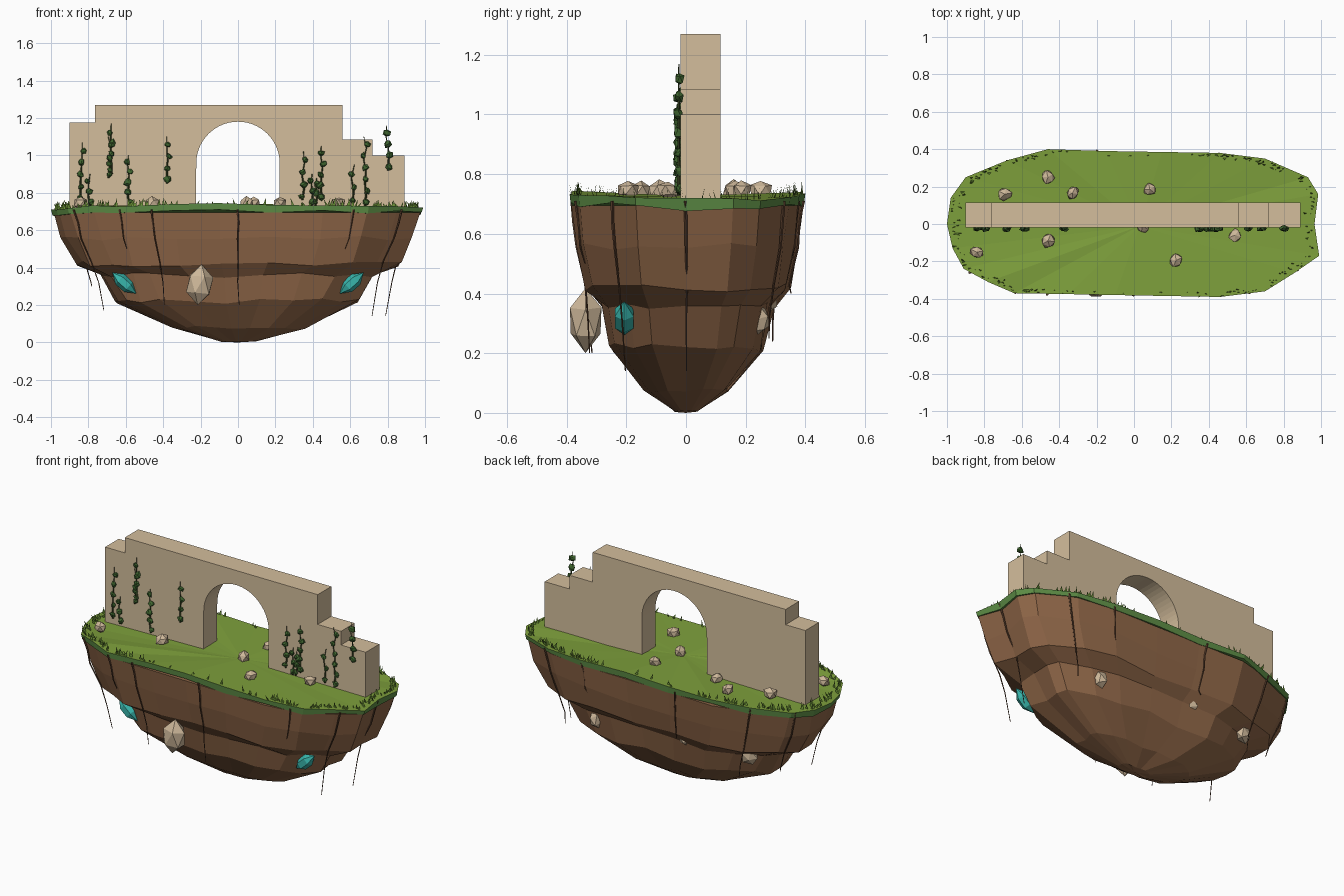
import bpy, bmesh, math, random
from mathutils import Vector, Matrix

random.seed(7)
if "Cube" in bpy.data.objects:
    bpy.data.objects.remove(bpy.data.objects["Cube"], do_unlink=True)


def material(name, *rgb):
    m = bpy.data.materials.new(name)
    col = [((c / 255 + 0.055) / 1.055) ** 2.4 for c in rgb] + [1]
    m.use_nodes = True
    m.diffuse_color = col
    m.node_tree.nodes["Principled BSDF"].inputs["Base Color"].default_value = col
    return m


SOIL = material("soil brown", 144, 103, 72)
GRASS = material("grass green", 126, 160, 60)
TURF = material("turf edge green", 94, 142, 70)
BLADE = material("blade green", 108, 148, 56)
STONE = material("wall sandstone", 212, 190, 156)
ROCK = material("rock tan", 206, 184, 154)
CRYSTAL = material("crystal teal", 56, 182, 172)
ROOT = material("root brown", 92, 64, 46)
LEAF = material("vine leaf green", 62, 100, 46)
STEM = material("vine stem green", 62, 74, 38)


def finish(name, bm, *mats):
    mesh = bpy.data.meshes.new(name)
    bmesh.ops.recalc_face_normals(bm, faces=bm.faces)
    bm.to_mesh(mesh)
    bm.free()
    for m in mats:
        mesh.materials.append(m)
    obj = bpy.data.objects.new(name, mesh)
    bpy.context.collection.objects.link(obj)


def jit(a):
    return random.uniform(-a, a)


def loft(bm, rings):
    """Join rings of equal length with quads and return the vertex rings."""
    vr = [[bm.verts.new(p) for p in r] for r in rings]
    n = len(vr[0])
    for a, b in zip(vr, vr[1:]):
        for i in range(n):
            bm.faces.new((a[i], a[(i + 1) % n], b[(i + 1) % n], b[i]))
    return vr


def fan(bm, ring, centre):
    c = bm.verts.new(centre)
    return [bm.faces.new((ring[i - 1], ring[i], c)) for i in range(len(ring))]


def tube(bm, pts, radius, sides=5):
    """Tapered tube along a mostly vertical path."""
    rings = []
    for k, p in enumerate(pts):
        r = radius * (1 - 0.7 * k / (len(pts) - 1))
        rings.append([Vector(p) + Vector((r * math.cos(a), r * math.sin(a), 0))
                      for a in (math.tau * i / sides for i in range(sides))])
    vr = loft(bm, rings)
    bm.faces.new(vr[0])
    bm.faces.new(vr[-1])


def lump(bm, pos, size, rot=0.0, rough=0.12, axis="Y"):
    """Rough faceted stone."""
    m = Matrix.Translation(pos) @ Matrix.Rotation(rot, 4, axis) @ Matrix.Diagonal((*size, 1))
    for v in bmesh.ops.create_icosphere(bm, subdivisions=1, radius=1)["verts"]:
        v.co = m @ (v.co * (1 + jit(rough)))


# Island outline, counter-clockwise from the left end
OUTLINE = [(-1, 0), (-.97, -.13), (-.91, -.24), (-.78, -.31), (-.64, -.37), (-.35, -.375),
           (-.1, -.38), (.18, -.385), (.46, -.39), (.7, -.36), (.86, -.26), (.99, -.17),
           (.965, 0), (.985, .16), (.93, .25), (.7, .35), (.46, .38), (.15, .385),
           (-.15, .39), (-.46, .4), (-.68, .34), (-.9, .25), (-.98, .14)]

# Soil body: shrinking rings with an undercut ledge
bm = bmesh.new()
rings = []
for scale, z, wob in [(.985, .695, 0), (.945, .555, .015), (.87, .42, .015), (.73, .36, .015),
                      (.655, .22, .015), (.36, .08, .01), (.1, .006, .003)]:
    rings.append([(x * (scale + jit(wob)), y * (scale + jit(wob)), z + jit(wob)) for x, y in OUTLINE])
vr = loft(bm, rings)
fan(bm, vr[0], (0, 0, .695))
fan(bm, vr[-1], (0, 0, 0))
finish("soil_body", bm, SOIL)

# Grass slab: light top, darker edge, drooping toward the ends
bm = bmesh.new()
top = [(x, y, .735 - .02 * x ** 4 + jit(.01)) for x, y in OUTLINE]
vr = loft(bm, [top, [(x * .992, y * .992, z - .034 + jit(.01)) for x, y, z in top]])
fan(bm, vr[0], (.03, -.01, .727))
fan(bm, vr[1], (0, 0, .69))
for f in bm.faces:
    if f.calc_center_median().z < .705 or len(f.verts) == 4:
        f.material_index = 1
finish("grass_slab", bm, GRASS, TURF)

# Flat grass blades in tufts around the rim
bm = bmesh.new()
for i in range(len(OUTLINE)):
    a, b = Vector(OUTLINE[i - 1]), Vector(OUTLINE[i])
    for k in range(int((b - a).length * 60)):
        p = a.lerp(b, random.random()) * random.uniform(.94, .985)
        if abs(p.x) < .33 and random.random() < .85:
            continue
        w = random.uniform(.006, .011)
        z = .728 - .02 * p.x ** 4
        bm.faces.new([bm.verts.new(c) for c in (
            (p.x - w, p.y, z), (p.x + w, p.y + jit(.004), z),
            (p.x + jit(.02), p.y + jit(.012), z + random.uniform(.022, .048)))])
finish("grass_blades", bm, BLADE)

# Ruined wall with stepped top and round arch
bm = bmesh.new()
profile = [(-.225, .705), (-.9, .705), (-.9, 1.175), (-.765, 1.175), (-.765, 1.27), (.56, 1.27),
           (.56, 1.085), (.72, 1.085), (.72, 1), (.89, 1), (.89, .705), (.222, .705)]
N = 28
profile += [(.223 * math.cos(math.pi * i / N), .957 + .223 * math.sin(math.pi * i / N))
            for i in range(N + 1)]
face = bm.faces.new([bm.verts.new((x, -.018, z)) for x, z in profile])
ext = bmesh.ops.extrude_face_region(bm, geom=[face], use_keep_orig=True)
for v in ext["geom"]:
    if isinstance(v, bmesh.types.BMVert):
        v.co.y = .115
finish("ruined_wall", bm, STONE)

# Loose rocks on the grass
bm = bmesh.new()
for x, y in [(-.69, .16), (-.46, .25), (-.33, .165), (.085, .185), (-.46, -.09),
             (-.84, -.15), (.225, -.195), (.54, -.06), (.045, -.01)]:
    s = random.uniform(.038, .044)
    lump(bm, (x, y, .746), (s, s * .9, .034), random.uniform(0, 3), .17, "Z")
finish("loose_rocks", bm, ROCK)

# Boulders set in the soil
bm = bmesh.new()
lump(bm, (-.205, -.337, .308), (.08, .062, .105), .1, .07)
for x, y, z in [(.45, .24, .31), (-.18, .262, .375), (-.59, .22, .36)]:
    lump(bm, (x, y, z), (.045, .045, .05), .4, .25)
finish("embedded_boulders", bm, ROCK)

# Crystals: six-sided, pointed at both ends
for side, name in ((-1, "right_crystal"), (1, "left_crystal")):
    bm = bmesh.new()
    ring = lambda r, z: [(r * math.cos(i * math.tau / 6), r * math.sin(i * math.tau / 6), z)
                         for i in range(6)]
    vr = loft(bm, [ring(.036, -.03), ring(.036, .03)])
    fan(bm, vr[0], (0, 0, -.085))
    fan(bm, vr[1], (0, 0, .085))
    m = Matrix.Translation((side * .608, -.207, .317)) @ Matrix.Rotation(side * .85, 4, "Y")
    bm.transform(m)
    finish(name, bm, CRYSTAL)

# Roots trailing down from the rim
bm = bmesh.new()
for x, y, end in [(-.64, -.37, .5), (-.47, -.378, .2), (0, -.385, .2), (.62, -.37, .5),
                  (.88, -.25, .14), (-.88, -.26, .17), (.965, 0, .14), (.46, .38, .5),
                  (-.2, .392, .4), (-.68, .34, .24), (-.92, .23, .3), (.75, .33, .25)]:
    path = [(.995, .71), (.972, .64), (.95, .555), (.885, .43), (.85, .32), (.81, .14)]
    pts = [(x * s + jit(.006), y * s + jit(.004), z) for s, z in path if z > end]
    s = .81 + .3 * max(0, end - .14)
    pts.append((x * s + jit(.008), y * s + jit(.006), end))
    tube(bm, pts, .0065)
finish("hanging_roots", bm, ROOT)

# Climbing vines on the wall front
VINES = [(-.84, .75, 1.07), (-.795, .73, .9), (-.685, .88, 1.1), (-.675, .9, 1.17), (-.585, .73, 1),
         (-.375, .85, 1.1), (.35, .76, 1.02), (.395, .73, .9), (.42, .73, .88), (.445, .76, 1.05),
         (.615, .74, .95), (.68, .73, 1.1), (.8, .92, 1.16)]
stems, leaves = bmesh.new(), bmesh.new()
for x, low, high in VINES:
    n = max(3, round((high - low) / .06))
    pts = [(x + jit(.01), -.024, low + (high - low) * k / n) for k in range(n + 1)]
    tube(stems, pts, .006, 4)
    for px, py, pz in pts[:-1]:
        s = random.uniform(.016, .022)
        lump(leaves, (px + jit(.008), py + jit(.005), pz + .02), (s, .015, s), jit(.8), .28)
finish("vine_stems", stems, STEM)
finish("vine_leaves", leaves, LEAF)
